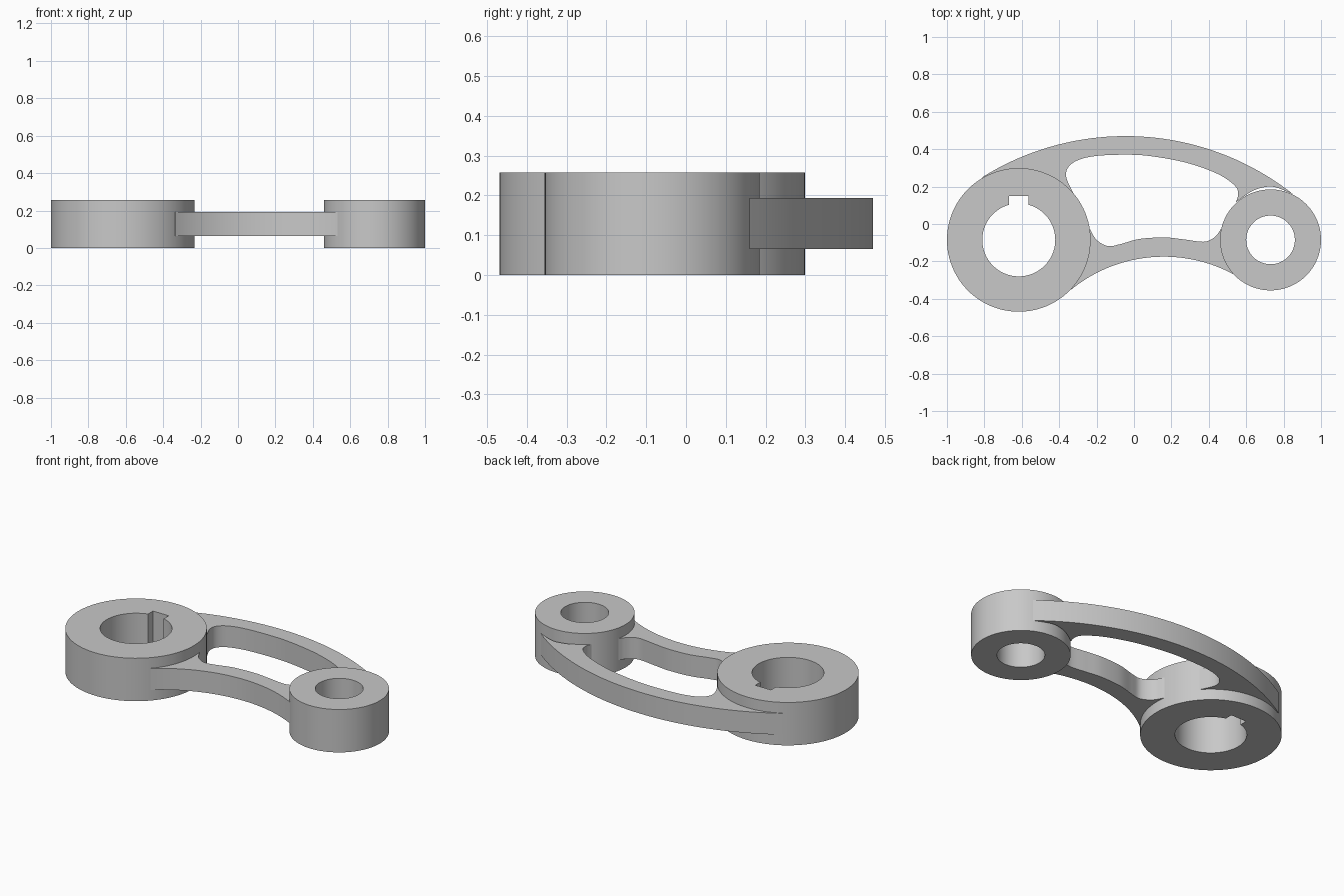
import bpy
import bmesh
from math import sin, cos, pi, asin, atan2, radians
from mathutils import Vector

cube = bpy.data.objects.get("Cube")
if cube:
    bpy.data.objects.remove(cube)

# One plain metal colour
metal = bpy.data.materials.new("grey metal")
metal.use_nodes = True
grey = (0.58, 0.58, 0.58, 1)
metal.diffuse_color = grey
metal.node_tree.nodes["Principled BSDF"].inputs["Base Color"].default_value = grey

HEIGHT = 0.257
WEB = (0.065, 0.193)
BIG, BIG_R = Vector((-0.616, -0.085)), 0.384
SMALL, SMALL_R = Vector((0.73, -0.085)), 0.27


def arc(centre, radius, start, end, steps):
    """Points along a circular arc, both ends included."""
    angles = [start + (end - start) * i / steps for i in range(steps + 1)]
    return [centre + radius * Vector((cos(a), sin(a))) for a in angles]


def circle(centre, radius, steps=96):
    return arc(centre, radius, 0, 2 * pi, steps)[:-1]


def rim_arc(centre, radius, p, q, steps=20):
    """Short arc around a boss between the directions of two points."""
    d, e = Vector(p) - centre, Vector(q) - centre
    a, b = atan2(d.y, d.x), atan2(e.y, e.x)
    return arc(centre, radius, a, b, steps)


def spline(points, steps=8):
    """Smooth curve through the given points."""
    pts = [Vector(p) for p in points]
    pts = [2 * pts[0] - pts[1]] + pts + [2 * pts[-1] - pts[-2]]
    out = []
    for a, b, c, d in zip(pts, pts[1:], pts[2:], pts[3:]):
        for i in range(steps):
            t = i / steps
            out.append(0.5 * (2 * b + (c - a) * t + (2 * a - 5 * b + 4 * c - d) * t ** 2
                              + (3 * b - a - 3 * c + d) * t ** 3))
    return out + [pts[-2]]


def three_point_arc(p, q, r, steps=40):
    p, q, r = Vector(p), Vector(q), Vector(r)
    u, v = q - p, r - p
    k = 2 * u.cross(v)
    c = p + Vector((v.y * u.length_squared - u.y * v.length_squared,
                    u.x * v.length_squared - v.x * u.length_squared)) / k
    d, e = p - c, r - c
    return arc(c, d.length, atan2(d.y, d.x), atan2(e.y, e.x), steps)


def plate(name, loops, bottom, top):
    """Extrude an outline, with optional holes, between two heights."""
    bm = bmesh.new()
    edges = []
    for loop in loops:
        verts = [bm.verts.new((p.x, p.y, bottom)) for p in loop]
        edges += [bm.edges.new((a, b)) for a, b in zip(verts, verts[1:] + verts[:1])]
    bmesh.ops.triangle_fill(bm, edges=edges, use_beauty=True, normal=(0, 0, 1))
    result = bmesh.ops.extrude_face_region(bm, geom=bm.faces[:], use_keep_orig=True)
    moved = [g for g in result["geom"] if isinstance(g, bmesh.types.BMVert)]
    bmesh.ops.translate(bm, verts=moved, vec=(0, 0, top - bottom))
    bmesh.ops.recalc_face_normals(bm, faces=bm.faces[:])
    mesh = bpy.data.meshes.new(name)
    bm.to_mesh(mesh)
    bm.free()
    mesh.materials.append(metal)
    obj = bpy.data.objects.new(name, mesh)
    bpy.context.collection.objects.link(obj)
    bpy.ops.object.select_all(action="DESELECT")
    obj.select_set(True)
    bpy.context.view_layer.objects.active = obj
    bpy.ops.object.shade_smooth_by_angle(angle=radians(30))
    return obj


# Large boss with a keyed bore
bore, key = 0.195, 0.052
half = asin(key / bore)
keyed_bore = arc(BIG, bore, pi / 2 + half, 2.5 * pi - half, 80)
keyed_bore += [BIG + Vector((key, 0.235)), BIG + Vector((-key, 0.235))]
plate("large_boss", [circle(BIG, BIG_R), keyed_bore], 0, HEIGHT)

# Small boss with a plain bore
plate("small_boss", [circle(SMALL, SMALL_R), circle(SMALL, 0.13)], 0, HEIGHT)

# Back arm: bowed outer edge, thin clearance over the small boss, rounded window
left_tip, right_tip = (-0.815, 0.248), (0.85, 0.16)
outer = three_point_arc(left_tip, (-0.04, 0.47), right_tip)
clearance = spline([right_tip, (0.75, 0.198), (0.68, 0.193), (0.62, 0.169), (0.545, 0.117)])
window = spline([(0.545, 0.117), (0.556, 0.155), (0.545, 0.198), (0.48, 0.25), (0.39, 0.292),
                 (0.27, 0.33), (0.13, 0.357), (0, 0.37), (-0.18, 0.366), (-0.29, 0.345),
                 (-0.35, 0.305), (-0.362, 0.25), (-0.325, 0.165)])
buried = rim_arc(BIG, BIG_R - 0.012, window[-1], left_tip)
plate("back_arm", [outer + clearance[1:] + window[1:] + buried[:-1]], *WEB)

# Front arm: arched lower edge and a filleted upper edge, ends sunk into the bosses
lower = three_point_arc((-0.335, -0.35), (0.14, -0.175), (0.572, -0.292))
upper = spline([(0.465, -0.025), (0.448, -0.052), (0.417, -0.08), (0.37, -0.095), (0.27, -0.083),
                (0.165, -0.072), (0.03, -0.08), (-0.075, -0.108), (-0.14, -0.118),
                (-0.2, -0.085), (-0.237, -0.025)])
right_end = rim_arc(SMALL, SMALL_R - 0.012, lower[-1], upper[0])
if right_end[len(right_end) // 2].x > SMALL.x:
    right_end = [Vector((0.52, -0.16))]
left_end = rim_arc(BIG, BIG_R - 0.012, upper[-1], lower[0])
# The direction angle wraps on the far side of the small boss, so go the short way round
right_end = [p for p in right_end if p.x < SMALL.x]
plate("front_arm", [lower + right_end + upper + left_end], *WEB)
